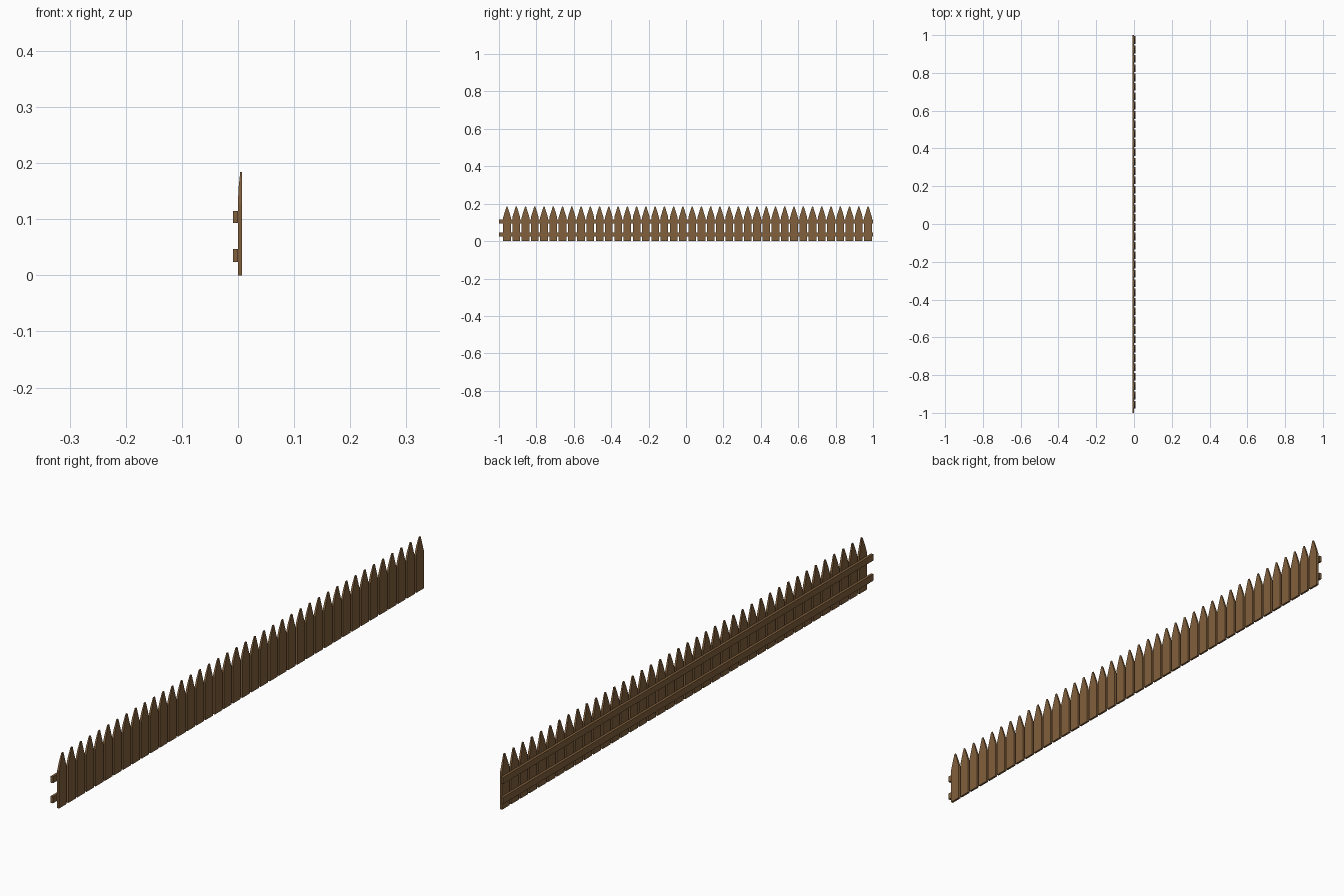
import bpy, bmesh

if "Cube" in bpy.data.objects:
    bpy.data.objects.remove(bpy.data.objects["Cube"])

wood = bpy.data.materials.new("wood")
wood.diffuse_color = (0.22, 0.115, 0.045, 1)
wood.use_nodes = True
wood.node_tree.nodes["Principled BSDF"].inputs["Base Color"].default_value = wood.diffuse_color


def finish(name, bm):
    bmesh.ops.recalc_face_normals(bm, faces=bm.faces)
    me = bpy.data.meshes.new(name)
    bm.to_mesh(me)
    bm.free()
    me.materials.append(wood)
    ob = bpy.data.objects.new(name, me)
    bpy.context.collection.objects.link(ob)
    return ob


# Picket: stacked rings (half width, z, back x), the pointed top thins from the back
FRONT = 0.0075
rings = [(0.0205, 0.0, 0.0), (0.0205, 0.128, 0.0), (0.0125, 0.154, 0.0008), (0.003, 0.184, 0.004)]
bm = bmesh.new()
loops = [[bm.verts.new(p) for p in ((back, -w, z), (FRONT, -w, z), (FRONT, w, z), (back, w, z))]
         for w, z, back in rings]
for a, b in zip(loops, loops[1:]):
    for i in range(4):
        j = (i + 1) % 4
        bm.faces.new((a[i], a[j], b[j], b[i]))
bm.faces.new(loops[0])
bm.faces.new(loops[-1])
picket = finish("pickets", bm)
picket.location.y = -0.957
row = picket.modifiers.new("row", 'ARRAY')
row.count = 40
row.use_relative_offset = False
row.use_constant_offset = True
row.constant_offset_displace = (0, 0.0495, 0)


# Two rails behind the pickets
def rail(name, z0, z1):
    bm = bmesh.new()
    bmesh.ops.create_cube(bm, size=1)
    for v in bm.verts:
        v.co.x = -0.0085 if v.co.x < 0 else 0.0
        v.co.y *= 2
        v.co.z = z0 if v.co.z < 0 else z1
    finish(name, bm)


rail("lower_rail", 0.024, 0.047)
rail("upper_rail", 0.093, 0.115)
